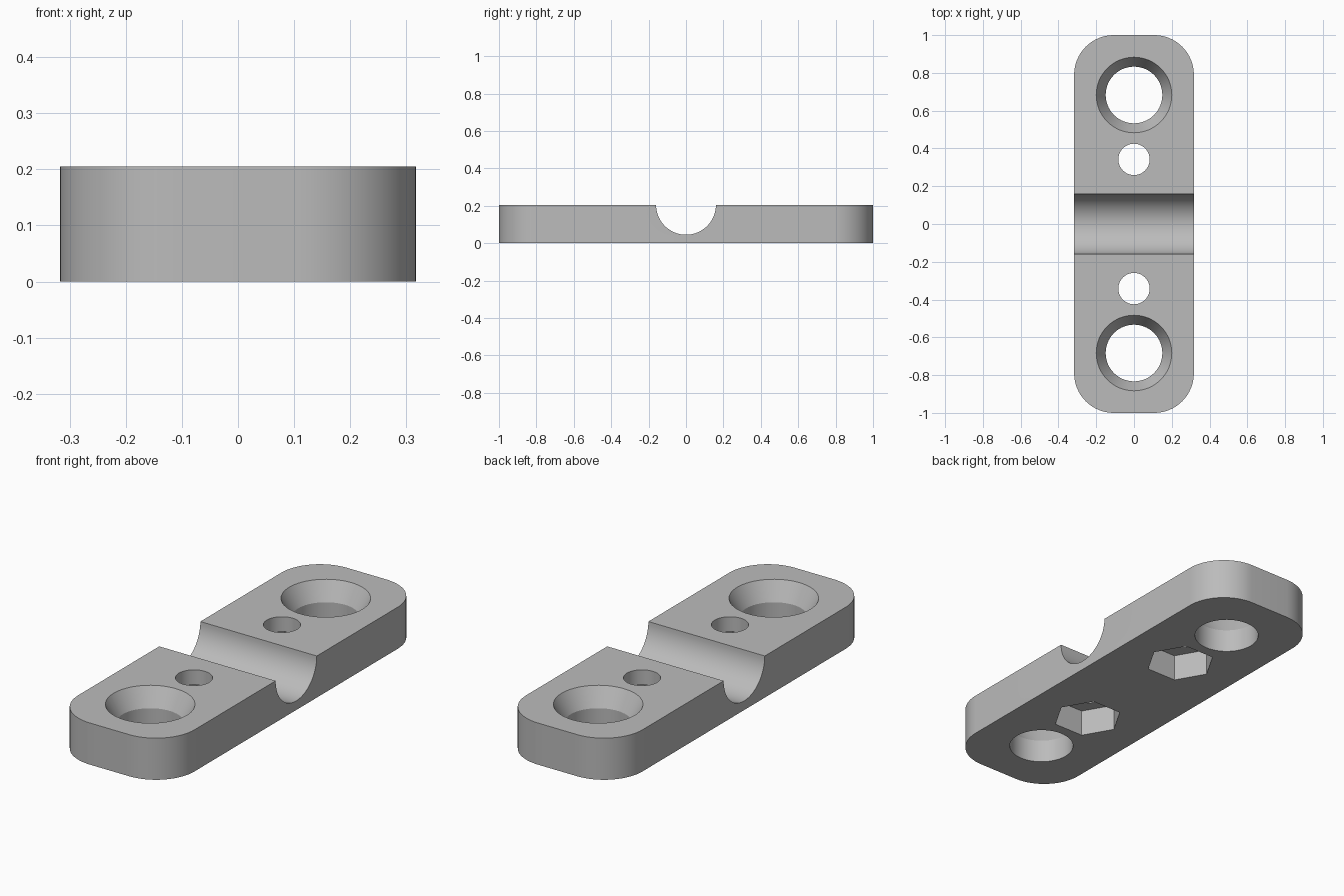
import bpy, bmesh, math

cube = bpy.data.objects.get("Cube")
if cube:
    bpy.data.objects.remove(cube, do_unlink=True)

HALF_X, HALF_Y, HEIGHT, CORNER = 0.317, 1.0, 0.205, 0.21

grey = bpy.data.materials.new("plain grey")
grey.use_nodes = True
GREY = (0.5, 0.5, 0.5, 1)
grey.diffuse_color = GREY
grey.node_tree.nodes["Principled BSDF"].inputs["Base Color"].default_value = GREY


def ring(radius, count):
    return [(radius * math.cos(2 * math.pi * i / count),
             radius * math.sin(2 * math.pi * i / count)) for i in range(count)]


def loft(name, sections):
    """Closed solid through stacked (z, outline) sections."""
    bm = bmesh.new()
    loops = [[bm.verts.new((x, y, z)) for x, y in pts] for z, pts in sections]
    n = len(loops[0])
    for low, high in zip(loops, loops[1:]):
        for i in range(n):
            j = (i + 1) % n
            bm.faces.new((low[i], low[j], high[j], high[i]))
    bm.faces.new(loops[0][::-1])
    bm.faces.new(loops[-1])
    bmesh.ops.recalc_face_normals(bm, faces=bm.faces)
    mesh = bpy.data.meshes.new(name)
    bm.to_mesh(mesh)
    bm.free()
    mesh.materials.append(grey)
    obj = bpy.data.objects.new(name, mesh)
    bpy.context.collection.objects.link(obj)
    return obj


# Plate with rounded corners
outline = []
for k, (sx, sy) in enumerate([(1, 1), (-1, 1), (-1, -1), (1, -1)]):
    for i in range(17):
        a = math.pi / 2 * (k + i / 16)
        outline.append((sx * (HALF_X - CORNER) + CORNER * math.cos(a),
                        sy * (HALF_Y - CORNER) + CORNER * math.sin(a)))
plate = loft("clamp_plate", [(0, outline), (HEIGHT, outline)])

# Round groove across the middle
groove = loft("groove_cutter", [(-0.5, ring(0.16, 64)), (0.5, ring(0.16, 64))])
groove.rotation_euler.y = math.pi / 2
groove.location.z = HEIGHT
cutters = [groove]

# Countersunk holes, bolt holes and hexagonal nut pockets at each end
TOP, SEAT = HEIGHT + 0.05, 0.115
wide, narrow = ring(0.2, 64), ring(0.15, 64)
for side in (-1, 1):
    parts = [
        (0.683, loft("countersink_cutter", [(-0.05, narrow), (SEAT, narrow),
                                            (HEIGHT, wide), (TOP, wide)])),
        (0.342, loft("bolt_hole_cutter", [(0.05, ring(0.083, 48)), (TOP, ring(0.083, 48))])),
        (0.342, loft("nut_pocket_cutter", [(-0.05, ring(0.162, 6)), (0.132, ring(0.162, 6))])),
    ]
    for y, obj in parts:
        obj.location.y = side * y
        cutters.append(obj)

# Cut everything out of the plate
bpy.context.view_layer.objects.active = plate
for cutter in cutters:
    mod = plate.modifiers.new(cutter.name, 'BOOLEAN')
    mod.operation = 'DIFFERENCE'
    mod.solver = 'EXACT'
    mod.object = cutter
bpy.context.view_layer.update()
for mod in list(plate.modifiers):
    bpy.ops.object.modifier_apply(modifier=mod.name)
for cutter in cutters:
    bpy.data.objects.remove(cutter, do_unlink=True)

# Smooth curved walls, keep edges crisp
bpy.ops.object.select_all(action='DESELECT')
plate.select_set(True)
bpy.ops.object.shade_smooth_by_angle(angle=math.radians(25))
